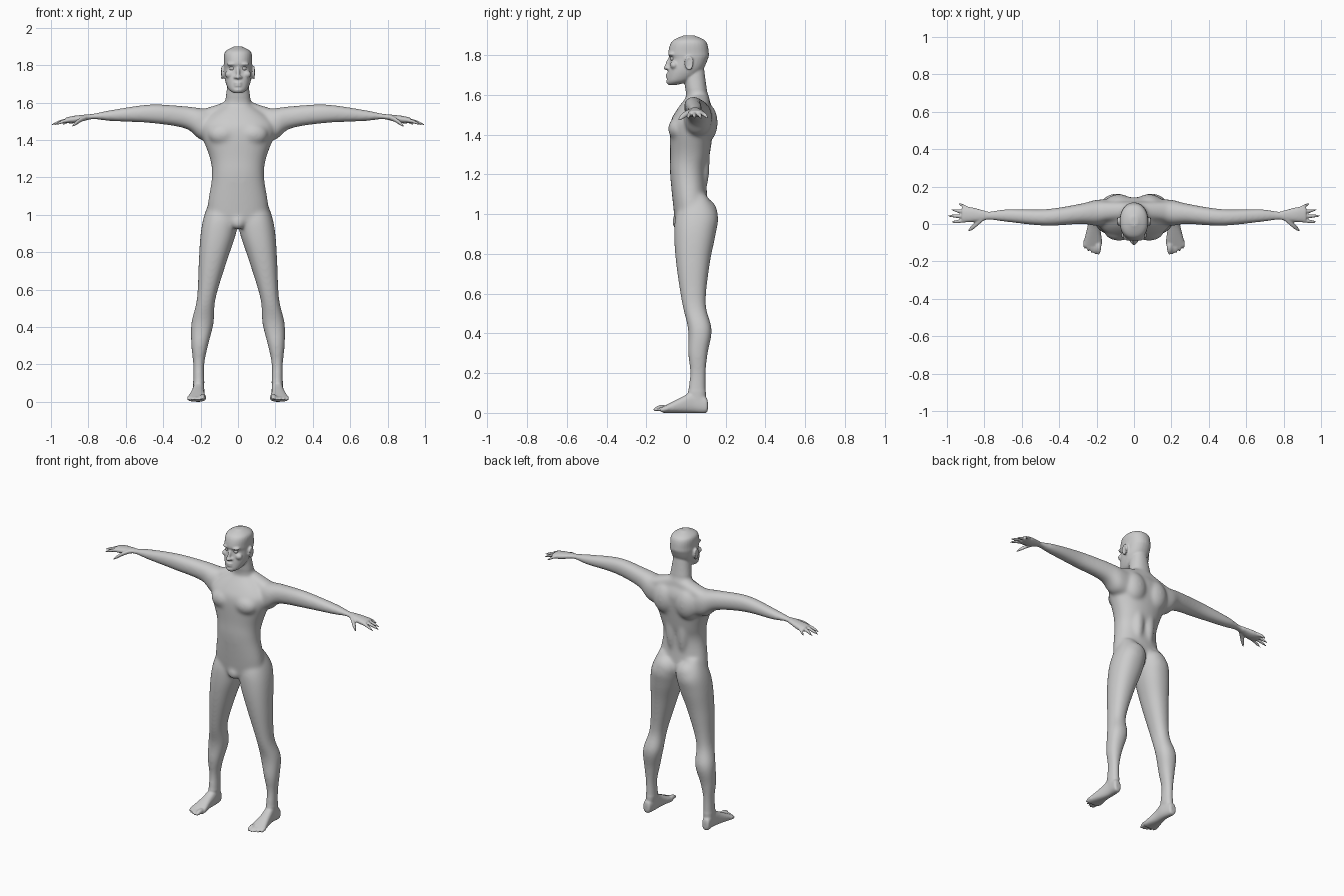
import bpy, bmesh
from math import cos, sin, pi, radians, copysign
from mathutils import Matrix, Vector

if "Cube" in bpy.data.objects:
    bpy.data.objects.remove(bpy.data.objects["Cube"])

skin = bpy.data.materials.new("plain grey")
skin.use_nodes = True
skin.diffuse_color = (.6, .6, .6, 1)
skin.node_tree.nodes["Principled BSDF"].inputs["Base Color"].default_value = skin.diffuse_color

body_parts = bmesh.new()
BOTH, MIDDLE = (1, -1), (1,)
X, Y, Z = range(3)


def catmull_rom(before, start, end, after, t):
    """Blend smoothly from start to end, guided by their neighbours."""
    leaving, arriving = (end - before) / 2, (after - start) / 2
    ease = t * t * (3 - 2 * t)
    return (start + (end - start) * ease + leaving * t * (1 - t) ** 2
            - arriving * t * t * (1 - t))


def smooth_rows(rows, steps=5):
    """Add rounded in-between cross-sections."""
    last = len(rows) - 1
    for i in range(last):
        neighbours = rows[max(i - 1, 0)], rows[i], rows[i + 1], rows[min(i + 2, last)]
        for step in range(steps):
            yield [catmull_rom(*values, step / steps) for values in zip(*neighbours)]
    yield rows[last]


def loft(axis, rows, sides=BOTH, power=.9, count=28):
    """Rows hold a position on the axis, then low/high bounds on the two other axes."""
    across, up = [other for other in (X, Y, Z) if other != axis]
    for side in sides:
        rings = []
        for position, low_a, high_a, low_b, high_b in smooth_rows(rows):
            ring = []
            for k in range(count):
                angle = 2 * pi * k / count
                point = Vector()
                point[axis] = position
                for other, wave, low, high in ((across, cos(angle), low_a, high_a),
                                               (up, sin(angle), low_b, high_b)):
                    wave = copysign(abs(wave) ** power, wave)
                    point[other] = (low + high + wave * (high - low)) / 2
                point.x *= side
                ring.append(body_parts.verts.new(point))
            rings.append(ring)
        for ring, following in zip(rings, rings[1:]):
            for k in range(count):
                body_parts.faces.new((ring[k], ring[k - 1], following[k - 1], following[k]))
        body_parts.faces.new(rings[0])
        body_parts.faces.new(rings[-1])


def middle_loft(rows):
    """Upright loft, symmetric about the centre: height, half width, front, back."""
    loft(Z, [(height, -width, width, front, back) for height, width, front, back in rows], MIDDLE)


def blob(centre, radii, sides=BOTH, tilt=0):
    """Ellipsoid muscle or feature, tilted about x."""
    x, y, z = centre
    for side in sides:
        shape = Matrix.Rotation(radians(tilt), 4, 'X') @ Matrix.Diagonal((*radii, 1))
        bmesh.ops.create_uvsphere(body_parts, u_segments=24, v_segments=14, radius=1,
                                  matrix=Matrix.Translation((x * side, y, z)) @ shape)


def digit(axis, base, tip, radius, wide=1):
    """Finger or toe, slightly arched, with a rounded tip."""
    across, up = [other for other in (X, Y, Z) if other != axis]
    rows = []
    for step in range(6):
        along = step / 5
        centre = Vector(base).lerp(Vector(tip), along)
        centre.z += radius * sin(pi * along) / 2
        size = radius * max(.25, 1 - along ** 6)
        rows.append((centre[axis], centre[across] - size * wide, centre[across] + size * wide,
                     centre[up] - size, centre[up] + size))
    loft(axis, rows, count=14)


# Torso
middle_loft([(.94, .05, -.05, .06), (1, .16, -.06, .11), (1.2, .14, -.08, .1),
             (1.3, .15, -.08, .12), (1.45, .2, -.08, .14), (1.52, .17, -.05, .14),
             (1.6, .05, .01, .1)])
chest, shoulder_blade = (.08, -.04, 1.43), (.08, .1, 1.46)
lower_back, belly = (.04, .08, 1.26), (.03, -.05, 1.22)
buttock, groin = (.08, .09, 1), (0, -.04, .96)
blob(chest, (.08, .05, .06))
blob(shoulder_blade, (.08, .06, .1))
blob(lower_back, (.04, .04, .16))
blob(belly, (.03, .03, .13))
blob(buttock, (.08, .07, .08))
blob(groin, (.04, .03, .04), MIDDLE)

# Neck and sloping shoulder muscles
middle_loft([(1.5, .09, 0, .14), (1.6, .07, 0, .11), (1.74, .05, -.02, .09)])
loft(X, [(0, .02, .12, 1.5, 1.63), (.08, .02, .12, 1.5, 1.6), (.2, .01, .12, 1.47, 1.56)])

# Arms down to the palms
loft(X, [(.1, .01, .13, 1.39, 1.56), (.2, -.01, .13, 1.4, 1.57), (.28, 0, .11, 1.46, 1.58),
         (.47, -.01, .08, 1.49, 1.59), (.68, .01, .08, 1.5, 1.56), (.78, .02, .07, 1.51, 1.54),
         (.87, .01, .09, 1.49, 1.53), (.92, .01, .09, 1.49, 1.52)])

# Fingers and thumb
for k, reach in enumerate((.98, 1, .98, .94)):
    spread = k / 3
    digit(X, (.88, .02 + .06 * spread, 1.51), (reach, .01 + .1 * spread, 1.48), .01)
digit(X, (.81, .03, 1.52), (.89, -.04, 1.47), .013, wide=1.3)

# Legs
loft(Z, [(.04, .19, .24, .03, .1), (.1, .18, .24, .01, .1), (.2, .18, .24, .02, .1),
         (.3, .16, .25, .01, .11), (.42, .13, .25, .01, .13), (.55, .12, .22, -.02, .1),
         (.75, .06, .21, -.05, .12), (.9, .01, .2, -.06, .15), (1, 0, .18, -.05, .16),
         (1.1, .05, .14, 0, .1)])
kneecap, ankle = (.17, 0, .56), (.21, .05, .1)
blob(kneecap, (.03, .02, .04))
blob(ankle, (.03, .02, .02))

# Feet and toes
loft(Y, [(.11, .2, .23, .02, .05), (.1, .19, .24, 0, .08), (.04, .18, .24, 0, .11),
         (-.02, .18, .25, 0, .08), (-.1, .17, .27, 0, .04), (-.12, .18, .27, 0, .03)], power=.8)
for k in range(5):
    thickness = .01 if k else .015
    x = .19 + .018 * k
    digit(Y, (x, -.09, .02), (x, -.165 + .002 * k * k, thickness), thickness)

# Skull and jaw
middle_loft([(1.65, .02, -.09, -.05), (1.67, .05, -.095, .02), (1.72, .07, -.09, .08),
             (1.78, .075, -.08, .11), (1.81, .075, -.09, .115), (1.87, .07, -.07, .1),
             (1.9, .02, -.01, .04)])

# Face
nose_bridge, nose_tip, nostril = (0, -.09, 1.76), (0, -.1, 1.735), (.013, -.09, 1.735)
brow, cheekbone, chin = (.03, -.07, 1.805), (.045, -.06, 1.75), (0, -.085, 1.667)
blob(nose_bridge, (.01, .012, .035), MIDDLE, tilt=-20)
blob(nose_tip, (.012, .015, .01), MIDDLE)
blob(nostril, (.01, .012, .008))
blob(brow, (.03, .02, .01))
blob(cheekbone, (.025, .02, .02))
blob(chin, (.025, .015, .013), MIDDLE)
for lip_height in (1.69, 1.704):
    blob((0, -.09, lip_height), (.022, .012, .006), MIDDLE)

# Ears: thin shell with a raised rim
ear = Vector((.08, .015, 1.76))
blob(ear, (.008, .02, .03), tilt=-12)
for k in range(18):
    angle = k / 3 - 2
    blob(ear + Vector((.006, .018 * cos(angle), .03 * sin(angle))), (.006, .006, .006))

# Fuse the parts into one skin
bmesh.ops.recalc_face_normals(body_parts, faces=body_parts.faces)
rough_mesh = bpy.data.meshes.new("rough_body")
body_parts.to_mesh(rough_mesh)
body_parts.free()
body = bpy.data.objects.new("body", rough_mesh)
bpy.context.collection.objects.link(body)
fuse = body.modifiers.new("fuse", 'REMESH')
fuse.mode = 'VOXEL'
fuse.voxel_size = .0055
depsgraph = bpy.context.evaluated_depsgraph_get()
body_mesh = bpy.data.meshes.new_from_object(body.evaluated_get(depsgraph))
body.modifiers.clear()
body.data = body_mesh
bpy.data.meshes.remove(rough_mesh)

# Relax the big muscles strongly; keep face, hands and feet crisp
surface = bmesh.new()
surface.from_mesh(body_mesh)
muscles = [v for v in surface.verts if .11 < v.co.z < 1.63 and abs(v.co.x) < .8]
for verts, passes in ((muscles, 28), (surface.verts[:], 2)):
    for _ in range(passes):
        bmesh.ops.smooth_vert(surface, verts=verts, factor=.5, use_axis_x=True,
                              use_axis_y=True, use_axis_z=True)
for face in surface.faces:
    face.smooth = True
surface.to_mesh(body_mesh)
surface.free()
body_mesh.materials.clear()
body_mesh.materials.append(skin)

# Eyes
for side, name in ((1, "left_eye"), (-1, "right_eye")):
    bpy.ops.mesh.primitive_uv_sphere_add(segments=20, ring_count=12, radius=.013,
                                         location=(.03 * side, -.066, 1.783))
    eye = bpy.context.object
    eye.name = name
    eye.scale.x = 1.2
    eye.data.materials.append(skin)
    bpy.ops.object.shade_smooth()
